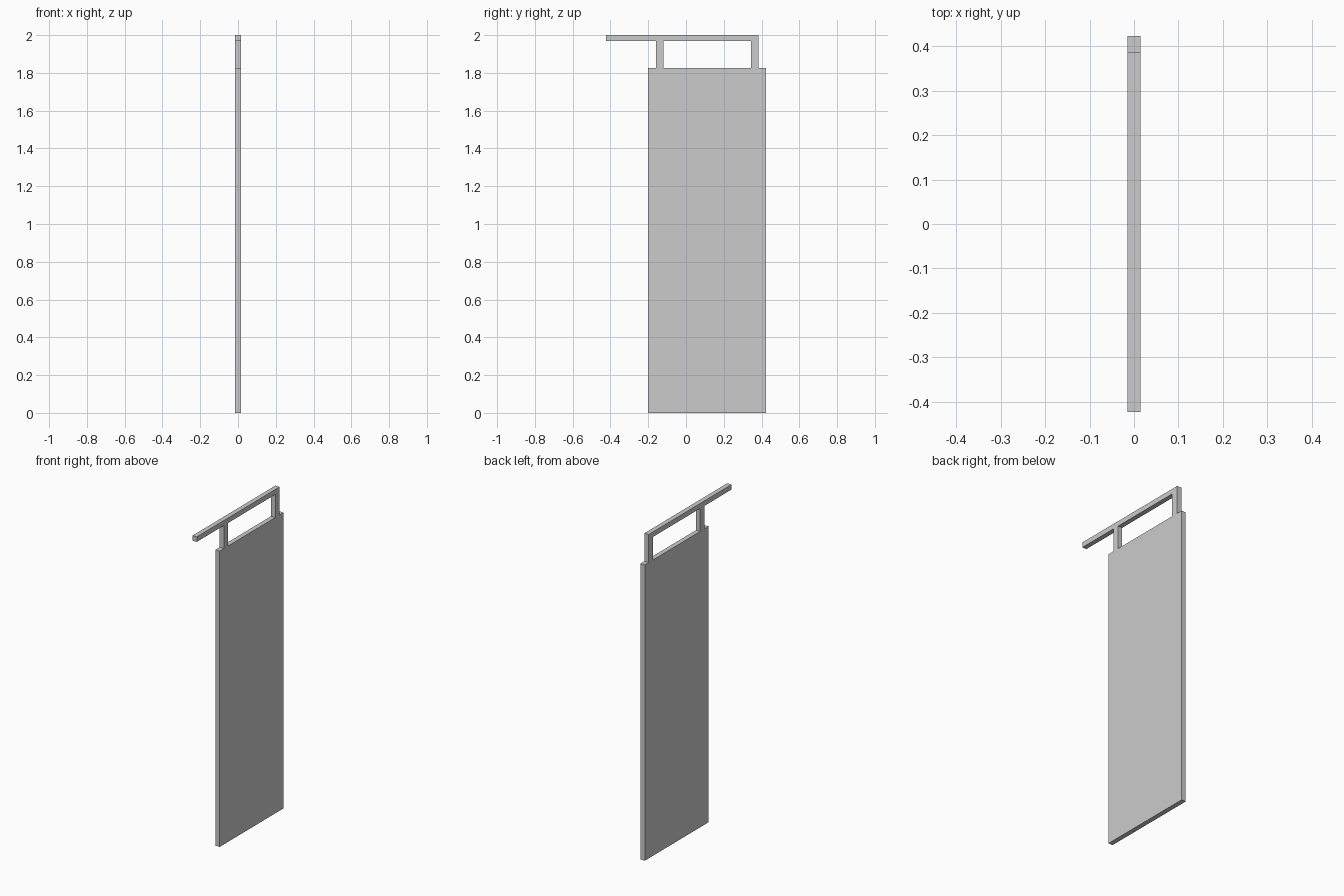
import bpy
import bmesh

if "Cube" in bpy.data.objects:
    bpy.data.objects.remove(bpy.data.objects["Cube"])

HALF_T = 0.0147  # shared half thickness of every part


def box(name, y0, y1, z0, z1):
    bm = bmesh.new()
    bmesh.ops.create_cube(bm, size=1)
    for v in bm.verts:
        v.co = (HALF_T if v.co.x > 0 else -HALF_T,
                y1 if v.co.y > 0 else y0,
                z1 if v.co.z > 0 else z0)
    mesh = bpy.data.meshes.new(name)
    bm.to_mesh(mesh)
    bm.free()
    obj = bpy.data.objects.new(name, mesh)
    bpy.context.collection.objects.link(obj)
    return obj


# Tall hanging panel
PANEL_TOP, BAR_BOTTOM = 1.827, 1.969
box("sign_panel", -0.2, 0.423, 0, PANEL_TOP)

# Two hanger posts between panel and bar
for name, y0, y1 in (("front_hanger", -0.158, -0.118), ("rear_hanger", 0.343, 0.385)):
    box(name, y0, y1, PANEL_TOP, BAR_BOTTOM)

# Horizontal bar, overhanging towards the front
box("support_bar", -0.423, 0.385, BAR_BOTTOM, 2.0)
